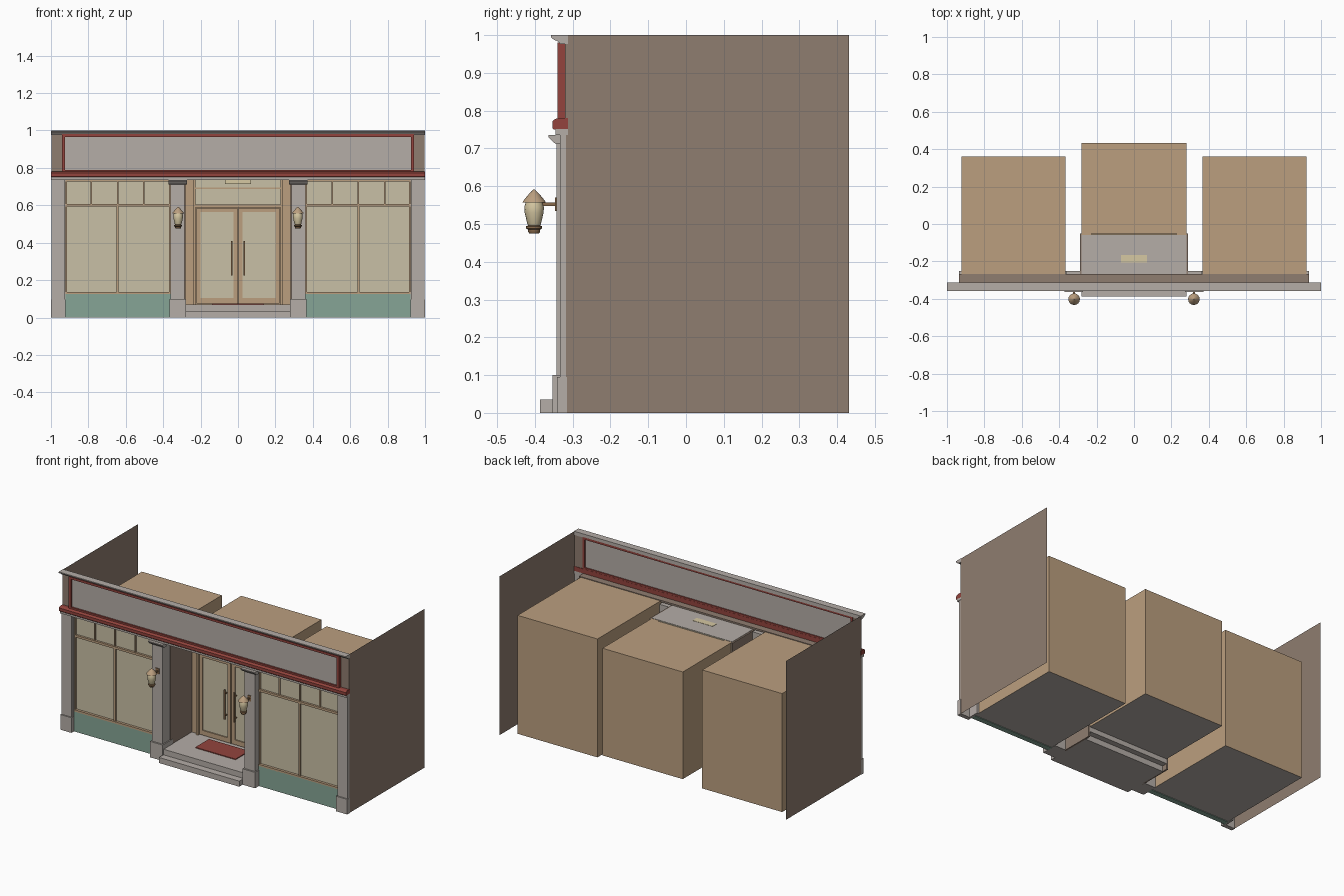
import bpy, bmesh, math

if "Cube" in bpy.data.objects:
    bpy.data.objects.remove(bpy.data.objects["Cube"])


def material(name, hexcol):
    def lin(c):
        return c / 12.92 if c <= 0.04045 else ((c + 0.055) / 1.055) ** 2.4
    m = bpy.data.materials.new(name)
    m.diffuse_color = [lin(int(hexcol[i:i + 2], 16) / 255) for i in (0, 2, 4)] + [1]
    m.use_nodes = True
    m.node_tree.nodes["Principled BSDF"].inputs["Base Color"].default_value = m.diffuse_color
    return m


STONE = material("stone_grey", "B5ADA7")
TAN = material("tan_wood", "BB9F7F")
BROWN = material("brown_wall", "8F7D70")
RED = material("red_trim", "93443D")
TEAL = material("teal_panel", "86A596")
GLASS = material("cream_glass", "C9C0A6")
LAMP = material("lamp_cream", "D6C8A2")
BRONZE = material("bronze", "8A6B4C")


def finish(name, bm, *mats):
    me = bpy.data.meshes.new(name)
    bm.normal_update()
    bm.to_mesh(me)
    bm.free()
    for m in mats:
        me.materials.append(m)
    ob = bpy.data.objects.new(name, me)
    bpy.context.collection.objects.link(ob)
    return ob


def add_box(bm, x0, x1, y0, y1, z0, z1):
    vs = bmesh.ops.create_cube(bm, size=1)["verts"]
    for v in vs:
        v.co.x = x1 if v.co.x > 0 else x0
        v.co.y = y1 if v.co.y > 0 else y0
        v.co.z = z1 if v.co.z > 0 else z0


def boxes(name, mat, *dims):
    bm = bmesh.new()
    for d in dims:
        add_box(bm, *d)
    return finish(name, bm, mat)


def mbox(x0, x1, s, *rest):
    """Box dimensions mirrored to side s."""
    a, b = sorted((x0 * s, x1 * s))
    return (a, b) + rest


def moulding(name, mat, profile, x0, x1):
    """Extrude a (y, z) profile along x."""
    bm = bmesh.new()
    face = bm.faces.new([bm.verts.new((x0, y, z)) for y, z in profile])
    ext = bmesh.ops.extrude_face_region(bm, geom=[face])["geom"]
    for v in ext:
        if isinstance(v, bmesh.types.BMVert):
            v.co.x = x1
    bmesh.ops.recalc_face_normals(bm, faces=bm.faces)
    return finish(name, bm, mat)


def lathe(name, mat, profile, cx, cy, n=16):
    """Revolve a (radius, z) profile around a vertical axis."""
    bm = bmesh.new()
    rings = [[bm.verts.new((cx + r * math.cos(2 * math.pi * i / n),
                            cy + r * math.sin(2 * math.pi * i / n), z))
              for i in range(n)] for r, z in profile]
    for a, b in zip(rings, rings[1:]):
        for i in range(n):
            j = (i + 1) % n
            bm.faces.new((a[i], a[j], b[j], b[i]))
    bm.faces.new(rings[0][::-1])
    bm.faces.new(rings[-1])
    bmesh.ops.recalc_face_normals(bm, faces=bm.faces)
    ob = finish(name, bm, mat)
    for p in ob.data.polygons:
        p.use_smooth = len(p.vertices) == 4
    ob.data.set_sharp_from_angle(angle=math.radians(35))


def room(name, x0, x1, y0, y1, z0, z1):
    """Room shell open at the front, with a stone floor."""
    bm = bmesh.new()
    add_box(bm, x0, x1, y0, y1, z0, z1)
    bm.normal_update()
    bmesh.ops.delete(bm, geom=[f for f in bm.faces if f.normal.y < -0.5], context="FACES")
    for f in bm.faces:
        f.material_index = 1 if f.normal.z < -0.5 else 0
    finish(name, bm, TAN, STONE)


def side_wall(name, x, y0, y1, z0, z1):
    bm = bmesh.new()
    pts = [(x, y0, z0), (x, y1, z0), (x, y1, z1), (x, y0, z1)]
    bm.faces.new([bm.verts.new(p) for p in (pts if x > 0 else pts[::-1])])
    finish(name, bm, BROWN)


# rooms behind the shop front
room("centre_room", -0.28, 0.28, -0.05, 0.432, 0.065, 0.74)

for s, side in ((-1, "left"), (1, "right")):
    lo, hi = sorted((0.365 * s, 0.922 * s))
    room(side + "_room", lo, hi, -0.28, 0.36, 0.002, 0.748)
    side_wall(side + "_wall", s * 0.998, -0.317, 0.432, 0, 1)
    boxes(side + "_fascia_end", BROWN, mbox(0.94, 0.998, s, -0.32, -0.315, 0.77, 0.985))
    boxes(side + "_alcove_wall", BROWN, mbox(0.28, 0.29, s, -0.27, -0.05, 0.0, 0.74))

    # pilasters
    boxes(side + "_inner_pilaster", STONE,
          mbox(0.285, 0.36, s, -0.343, -0.25, 0.1, 0.735),
          mbox(0.278, 0.366, s, -0.353, -0.25, 0, 0.1))
    boxes(side + "_outer_pilaster", STONE,
          mbox(0.926, 0.998, s, -0.333, -0.315, 0.09, 0.745),
          mbox(0.922, 1.0, s, -0.341, -0.315, 0, 0.095),
          mbox(0.922, 0.935, s, -0.32, -0.25, 0, 0.74))
    moulding(side + "_capital", STONE,
             [(-0.32, 0.735), (-0.364, 0.735), (-0.364, 0.73), (-0.355, 0.72),
              (-0.345, 0.712), (-0.32, 0.712)], *sorted((0.272 * s, 0.372 * s)))

    # shop window
    boxes(side + "_stall_riser", TEAL, mbox(0.362, 0.926, s, -0.315, -0.282, 0, 0.127))
    boxes(side + "_window_glass", GLASS, mbox(0.362, 0.926, s, -0.299, -0.294, 0.127, 0.74))
    bars = [mbox(0.362, 0.926, s, -0.315, -0.285, 0.125, 0.137),
            mbox(0.362, 0.926, s, -0.312, -0.288, 0.593, 0.607),
            mbox(0.362, 0.926, s, -0.312, -0.288, 0.728, 0.74),
            mbox(0.362, 0.368, s, -0.31, -0.288, 0.13, 0.74),
            mbox(0.915, 0.926, s, -0.31, -0.288, 0.13, 0.74),
            mbox(0.638, 0.65, s, -0.31, -0.288, 0.13, 0.6)]
    bars += [mbox(x - 0.004, x + 0.004, s, -0.308, -0.29, 0.6, 0.735)
             for x in (0.503, 0.644, 0.785)]
    boxes(side + "_window_frame", TAN, *bars)

    # door leaf: stiles, rails, glass and pull handle
    boxes(side + "_door_frame", TAN,
          mbox(0.003, 0.025, s, -0.068, -0.05, 0.075, 0.585),
          mbox(0.2, 0.222, s, -0.068, -0.05, 0.075, 0.585),
          mbox(0.025, 0.2, s, -0.068, -0.05, 0.075, 0.105),
          mbox(0.025, 0.2, s, -0.068, -0.05, 0.565, 0.585))
    boxes(side + "_door_glass", GLASS, mbox(0.025, 0.2, s, -0.061, -0.056, 0.105, 0.565))
    boxes(side + "_door_handle", BRONZE,
          mbox(0.03, 0.038, s, -0.088, -0.08, 0.225, 0.41),
          mbox(0.03, 0.038, s, -0.082, -0.066, 0.245, 0.252),
          mbox(0.03, 0.038, s, -0.082, -0.066, 0.383, 0.39))
    boxes(side + "_door_jamb", TAN,
          mbox(0.226, 0.24, s, -0.075, -0.045, 0.07, 0.74),
          mbox(0.24, 0.28, s, -0.06, -0.05, 0.07, 0.74))

    # wall lantern
    cx, cy = 0.32 * s, -0.402
    lathe(side + "_lantern_glass", LAMP,
          [(0.014, 0.493), (0.018, 0.5), (0.025, 0.53), (0.026, 0.545), (0.022, 0.558)], cx, cy)
    lathe(side + "_lantern_roof", TAN,
          [(0.031, 0.557), (0.029, 0.561), (0.015, 0.578), (0.006, 0.587), (0.002, 0.591)], cx, cy)
    lathe(side + "_lantern_base", BRONZE,
          [(0.013, 0.475), (0.016, 0.48), (0.016, 0.485), (0.021, 0.488),
           (0.021, 0.494), (0.014, 0.497)], cx, cy)
    boxes(side + "_lantern_bracket", BRONZE,
          (cx - 0.005, cx + 0.005, -0.385, -0.342, 0.548, 0.557),
          (cx - 0.012, cx + 0.012, -0.347, -0.342, 0.535, 0.57))

# door head and transom light
boxes("door_head", TAN, (-0.226, 0.226, -0.072, -0.048, 0.587, 0.603),
      (-0.226, 0.226, -0.068, -0.048, 0.688, 0.695))
boxes("transom_glass", GLASS, (-0.226, 0.226, -0.061, -0.056, 0.603, 0.74))

# entrance: steps, mat, ceiling and ceiling light
boxes("lower_step", STONE, (-0.28, 0.28, -0.387, -0.085, 0, 0.035))
boxes("landing", STONE, (-0.28, 0.28, -0.343, -0.05, 0.035, 0.07))
boxes("door_mat", RED, (-0.14, 0.14, -0.225, -0.09, 0.07, 0.075))
boxes("alcove_ceiling", STONE, (-0.28, 0.28, -0.275, -0.06, 0.735, 0.742))
boxes("ceiling_light", LAMP, (-0.07, 0.07, -0.207, -0.165, 0.715, 0.7435))

# fascia: soffit, mouldings, framed sign board and cornice
boxes("soffit", BROWN, (-0.935, 0.935, -0.316, -0.268, 0.741, 0.752))
boxes("lintel", STONE, (-1, 1, -0.345, -0.312, 0.735, 0.752))
moulding("red_band", RED,
         [(-0.312, 0.75), (-0.35, 0.75), (-0.354, 0.754), (-0.354, 0.772),
          (-0.35, 0.776), (-0.34, 0.78), (-0.312, 0.78)], -1, 1)
boxes("sign_board", STONE, (-0.928, 0.928, -0.33, -0.32, 0.785, 0.972))
boxes("sign_frame", RED,
      (-0.942, 0.942, -0.34, -0.313, 0.778, 0.79),
      (-0.942, 0.942, -0.34, -0.313, 0.966, 0.98),
      (-0.942, -0.926, -0.34, -0.313, 0.79, 0.966),
      (0.926, 0.942, -0.34, -0.313, 0.79, 0.966))
moulding("cornice", STONE,
         [(-0.313, 1.0), (-0.357, 1.0), (-0.357, 0.994), (-0.35, 0.988),
          (-0.338, 0.983), (-0.334, 0.977), (-0.313, 0.977)], -1, 1)
